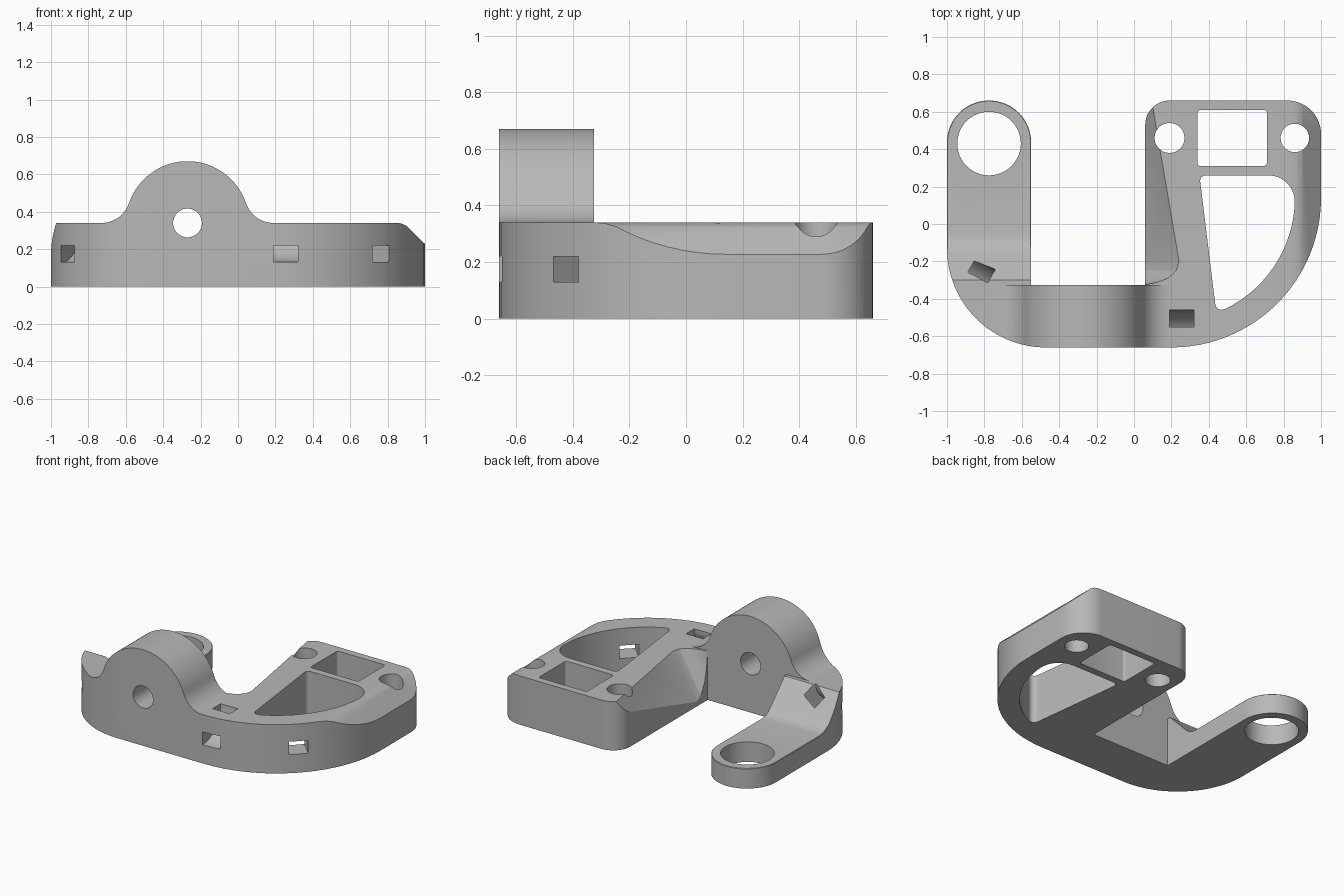
import bpy, bmesh
from math import sin, cos, tan, radians, pi
from mathutils import Vector, Matrix

if "Cube" in bpy.data.objects:
    bpy.data.objects.remove(bpy.data.objects["Cube"])

grey = bpy.data.materials.new("plain grey")
grey.use_nodes = True
grey.diffuse_color = (0.48, 0.48, 0.48, 1)
grey.node_tree.nodes["Principled BSDF"].inputs["Base Color"].default_value = (0.48, 0.48, 0.48, 1)


def arc(cx, cy, r, a0, a1, n=16):
    """Points on an arc, angles in degrees."""
    angles = [radians(a0 + (a1 - a0) * i / n) for i in range(n + 1)]
    return [(cx + r * cos(a), cy + r * sin(a)) for a in angles]


def rounded(corners, n=14):
    """Polygon from (x, y, radius) corners with rounded tips."""
    pts = []
    for i, (x, y, r) in enumerate(corners):
        p = Vector((x, y))
        if r == 0:
            pts.append((x, y))
            continue
        a = (Vector(corners[i - 1][:2]) - p).normalized()
        b = (Vector(corners[(i + 1) % len(corners)][:2]) - p).normalized()
        half = a.angle(b) / 2
        centre = p + (a + b).normalized() * r / sin(half)
        start = p + a * r / tan(half) - centre
        end = p + b * r / tan(half) - centre
        sweep = start.angle_signed(end)
        for k in range(n + 1):
            t = -sweep * k / n
            pts.append((centre.x + start.x * cos(t) - start.y * sin(t),
                        centre.y + start.x * sin(t) + start.y * cos(t)))
    return pts


def loft(name, rings):
    """Closed solid through equal-length rings of 3D points."""
    bm = bmesh.new()
    rows = [[bm.verts.new(p) for p in ring] for ring in rings]
    n = len(rows[0])
    for lo, hi in zip(rows, rows[1:]):
        for i in range(n):
            j = (i + 1) % n
            bm.faces.new((lo[i], lo[j], hi[j], hi[i]))
    bm.faces.new(rows[0][::-1])
    bm.faces.new(rows[-1])
    bmesh.ops.recalc_face_normals(bm, faces=bm.faces)
    mesh = bpy.data.meshes.new(name)
    bm.to_mesh(mesh)
    bm.free()
    ob = bpy.data.objects.new(name, mesh)
    bpy.context.collection.objects.link(ob)
    mesh.materials.append(grey)
    return ob


def prism(name, pts, lo, hi, axis="z"):
    place = {"x": lambda a, b, t: (t, a, b),
             "y": lambda a, b, t: (a, t, b),
             "z": lambda a, b, t: (a, b, t)}[axis]
    return loft(name, [[place(a, b, t) for a, b in pts] for t in (lo, hi)])


def cut(body, cutter, turn=0, shift=(0, 0, 0)):
    cutter.data.transform(Matrix.Translation(shift) @ Matrix.Rotation(radians(turn), 4, "Z"))
    cutter.hide_render = True
    mod = body.modifiers.new("cut", "BOOLEAN")
    mod.operation = "DIFFERENCE"
    mod.solver = "EXACT"
    mod.object = cutter
    bpy.context.view_layer.objects.active = body
    bpy.ops.object.modifier_apply(modifier=mod.name)
    bpy.data.objects.remove(cutter)


# U-shaped plan, full height
TOP = 0.34
body = prism("bracket_body", rounded([
    (-1, -0.66, 0.53), (1, -0.66, 0.8), (1, 0.66, 0.18), (0.06, 0.66, 0.13),
    (0.06, -0.325, 0), (-0.55, -0.325, 0), (-0.55, 0.66, 0.224), (-1, 0.66, 0.224)], 24), 0, 0.7)

# Round boss with filleted feet, left standing on the front bar
BOSS = -0.27
sky = ([(-1.2, TOP)] + arc(BOSS - 0.46, 0.495, 0.155, -90, -18.6)
       + arc(BOSS, TOP, 0.33, 161.4, 18.6, 40)[1:]
       + arc(BOSS + 0.46, 0.495, 0.155, 198.6, 270)[1:]
       + [(1.2, TOP), (1.2, 0.9), (-1.2, 0.9)])
cut(body, prism("boss_cutter", sky, -1, 1, "y"))
cut(body, prism("rear_cutter", [(-0.325, TOP), (1, TOP), (1, 1), (-0.325, 1)], -1.2, 1.2, "x"))

# Thin arm with a ramp up to the front bar
ramp = [(-0.3, TOP), (-0.15, 0.185), (-0.12, 0.162), (-0.09, 0.147), (-0.05, 0.14),
        (0.9, 0.14), (0.9, 0.6), (-0.3, 0.6)]
cut(body, prism("arm_cutter", ramp, -1.2, -0.4, "x"))

# Chamfer round the top rim of the arm
bm = bmesh.new()
bm.from_mesh(body.data)
bm.normal_update()
rim = []
for e in bm.edges:
    if len(e.link_faces) == 2 and all(v.co.x < -0.5 and v.co.y > -0.16 for v in e.verts):
        low, high = sorted(f.normal.z for f in e.link_faces)
        if abs(low) < 0.1 and high > 0.5:
            rim.append(e)
bmesh.ops.bevel(bm, geom=rim, offset=0.018, segments=1, affect="EDGES", clamp_overlap=True)
bm.to_mesh(body.data)
bm.free()

# Sloped outer edge of the wide arm
slope = [(0.85, TOP), (0.875, 0.337), (0.9, 0.325), (1.1, 0.13), (1.1, 0.5), (0.85, 0.5)]
cut(body, prism("outer_slope_cutter", slope, -1, 1, "y"))

# Steep tapering slope on the inner edge, fading out at the front bar
stations = [(0.8, 0.07), (-0.2, 0.24), (-0.25, 0.225), (-0.29, 0.18), (-0.312, 0.125), (-0.324, 0.06)]
cut(body, loft("inner_slope_cutter", [
    [(x + 0.06, y, TOP + 0.1), (x - 0.36, y, TOP - 0.61), (x - 0.36, y, TOP + 0.1)]
    for y, x in stations]))

# Round holes: arm ring, two mounting holes, boss bore
for x, y, r in [(-0.775, 0.43, 0.17), (0.19, 0.46, 0.08), (0.86, 0.46, 0.076)]:
    cut(body, prism("hole_cutter", arc(x, y, r, 0, 352.5, 47), -0.2, 1))
cut(body, prism("bore_cutter", arc(BOSS, TOP, 0.077, 0, 352.5, 47), -1, 0, "y"))

# Square window and D-shaped window
cut(body, prism("square_cutter", rounded([
    (0.34, 0.31, 0.015), (0.71, 0.31, 0.015), (0.71, 0.61, 0.015), (0.34, 0.61, 0.015)], 4), -0.2, 1))
bow = [(x, y, 0) for x, y in arc(0.2, 0.14, 0.66, -63, -3, 24)]
cut(body, prism("window_cutter", rounded(
    [(0.35, 0.26, 0.03), (0.44, -0.475, 0.035)] + bow + [(0.86, 0.26, 0.14)]), -0.2, 1))

# Curved tie slots from the wall up to the top
slot = ([(-0.2, 0.13)] + arc(0, 0.33, 0.2, -90, 0, 10) + [(0.2, 0.6), (0.11, 0.6)]
        + arc(0, 0.33, 0.11, 0, -90, 10) + [(-0.2, 0.22)])
cut(body, prism("front_slot_cutter", slot, -0.066, 0.066, "x"), 0, (0.255, -0.66, 0))
cut(body, prism("side_slot_cutter", slot, -0.06, 0.06, "x"), -30, (-0.89, -0.38, 0))

# Straight tie slot through the curved wall
straight = [(-1, 0.13), (-0.58, 0.13), (-0.58, 0.22), (-1, 0.22)]
cut(body, prism("wall_slot_cutter", straight, -0.062, 0.062, "x"), 45, (0.2, 0.14, 0))

# Smooth curves, crisp edges
bpy.ops.object.select_all(action="DESELECT")
body.select_set(True)
bpy.context.view_layer.objects.active = body
bpy.ops.object.shade_smooth_by_angle(angle=radians(25))
